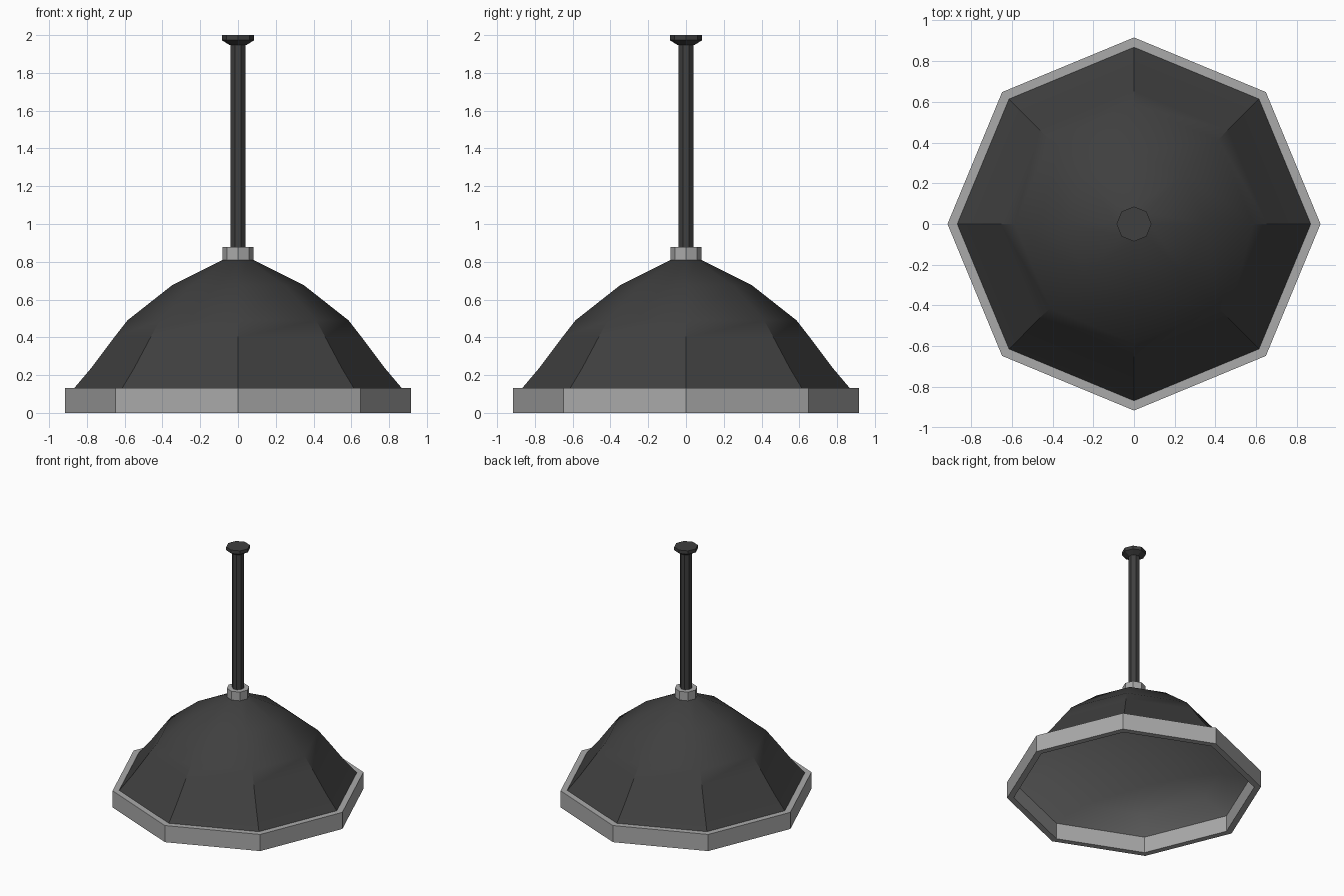
import bpy, bmesh, math

cube = bpy.data.objects.get("Cube")
if cube:
    bpy.data.objects.remove(cube)

SIDES = 8


def material(name, value):
    m = bpy.data.materials.new(name)
    m.use_nodes = True
    colour = (value, value, value, 1)
    m.diffuse_color = colour
    m.node_tree.nodes["Principled BSDF"].inputs["Base Color"].default_value = colour
    return m


dark = material("dark metal", 0.05)
grey = material("light grey metal", 0.4)


def lathe(name, profile, mat, closed=False, smooth=None, turn=0, flip=False):
    """Sweep (radius, height) points round the z axis; zero radius makes a tip."""
    bm = bmesh.new()
    rings = []
    for r, z in profile:
        if r == 0:
            rings.append([bm.verts.new((0, 0, z))] * SIDES)
        else:
            angles = [turn + math.tau * i / SIDES for i in range(SIDES)]
            rings.append([bm.verts.new((r * math.cos(a), r * math.sin(a), z)) for a in angles])
    pairs = list(zip(rings, rings[1:]))
    if closed:
        pairs.append((rings[-1], rings[0]))
    for low, high in pairs:
        for i in range(SIDES):
            j = (i + 1) % SIDES
            corners = list(dict.fromkeys([low[i], low[j], high[j], high[i]]))
            bm.faces.new(corners[::-1] if flip else corners)
    mesh = bpy.data.meshes.new(name)
    bm.to_mesh(mesh)
    bm.free()
    mesh.materials.append(mat)
    ob = bpy.data.objects.new(name, mesh)
    bpy.context.collection.objects.link(ob)
    if smooth:
        bpy.ops.object.select_all(action="DESELECT")
        ob.select_set(True)
        bpy.context.view_layer.objects.active = ob
        bpy.ops.object.shade_smooth_by_angle(angle=math.radians(smooth))
    return ob


# Domed shade
lathe("shade", [(0.868, 0.13), (0.775, 0.24), (0.655, 0.40), (0.585, 0.49),
                (0.35, 0.675), (0.08, 0.81), (0, 0.81)], dark, smooth=35)

# Shallow reflector closing the underside
lathe("reflector", [(0.868, 0.128), (0.66, 0.2), (0.35, 0.26), (0, 0.28)],
      grey, smooth=35, flip=True)

# Band round the lower edge
lathe("rim_band", [(0.868, 0), (0.916, 0), (0.916, 0.132), (0.868, 0.132)], grey, closed=True)

# Collar, rod and ceiling cap
lathe("collar", [(0, 0.805), (0.082, 0.805), (0.082, 0.878), (0, 0.878)], grey)
lathe("rod", [(0, 0.87), (0.043, 0.87), (0.043, 1.96), (0, 1.96)], dark, turn=math.pi / SIDES)
lathe("ceiling_cap", [(0, 1.948), (0.045, 1.948), (0.086, 1.973), (0.086, 2), (0, 2)], dark)
